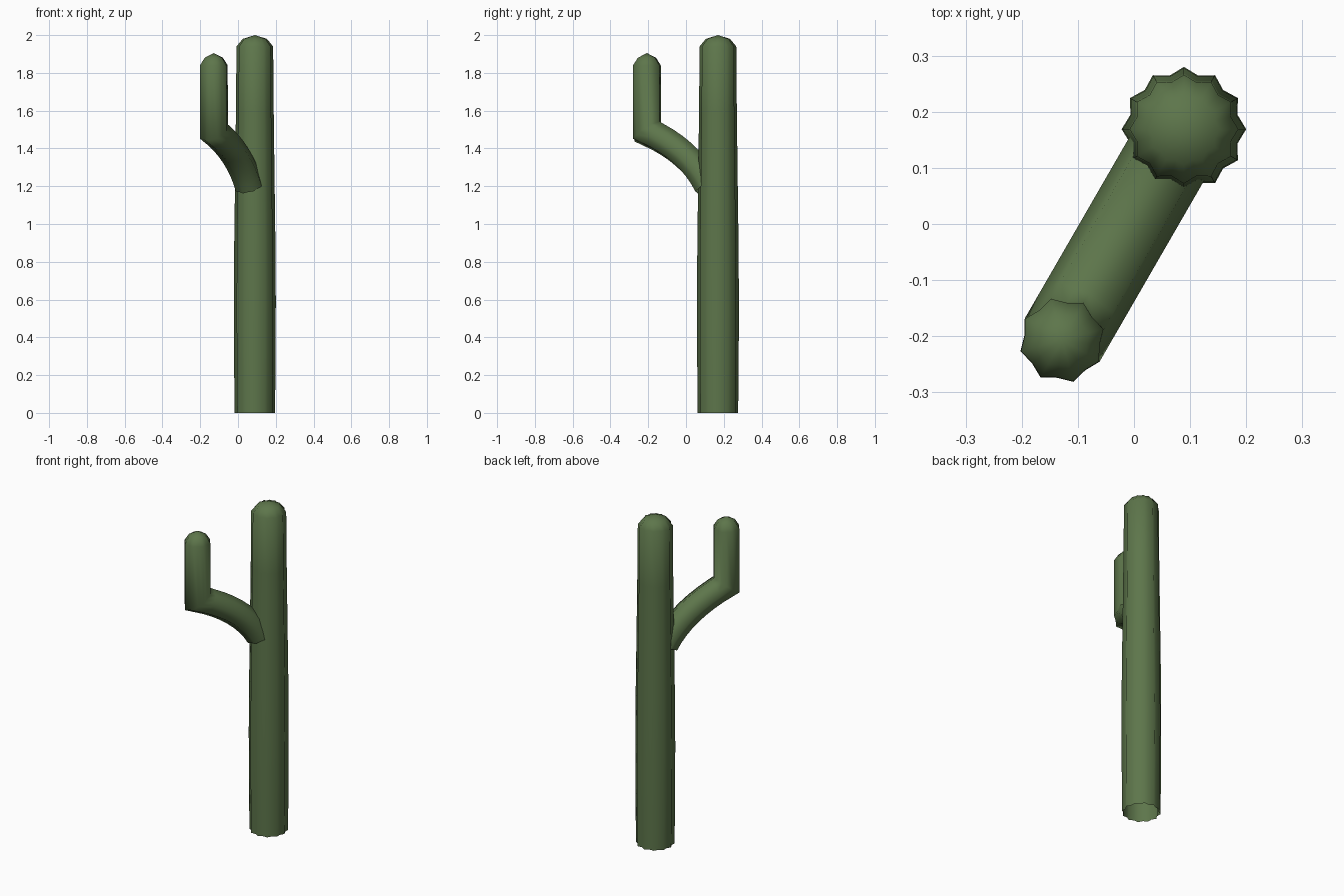
import bpy, bmesh, math
from mathutils import Vector

if "Cube" in bpy.data.objects:
    bpy.data.objects.remove(bpy.data.objects["Cube"])

green = bpy.data.materials.new("cactus_green")
green.diffuse_color = (0.11, 0.18, 0.07, 1)
green.use_nodes = True
green.node_tree.nodes["Principled BSDF"].inputs["Base Color"].default_value = green.diffuse_color


def ribbed_tube(name, rings, ribs, side, groove, apex):
    """Loft star-shaped rings of (centre, ring normal, radius, mitre stretch); bottom stays open."""
    bm = bmesh.new()
    n = ribs * 2
    loops = []
    for centre, normal, radius, stretch in rings:
        across = side.cross(normal).normalized() * -1   # in-plane, pointing outward
        loop = []
        for i in range(n):
            a = 2 * math.pi * i / n
            r = radius * (groove if i % 2 else 1)
            loop.append(bm.verts.new(centre + across * (r * stretch * math.cos(a))
                                     + side * (r * math.sin(a))))
        loops.append(loop)
    for lo, hi in zip(loops, loops[1:]):
        for i in range(n):
            j = (i + 1) % n
            bm.faces.new((lo[i], lo[j], hi[j], hi[i]))
    tip = bm.verts.new(apex)
    for i in range(n):
        bm.faces.new((loops[-1][i], loops[-1][(i + 1) % n], tip))
    bmesh.ops.recalc_face_normals(bm, faces=bm.faces)
    mesh = bpy.data.meshes.new(name)
    bm.to_mesh(mesh)
    bm.free()
    mesh.materials.append(green)
    for p in mesh.polygons:
        p.use_smooth = True
    ob = bpy.data.objects.new(name, mesh)
    bpy.context.collection.objects.link(ob)
    return ob


UP = Vector((0, 0, 1))
base = Vector((0.089, 0.169, 0))

# Trunk: twelve ribs, slight swell, domed top
trunk_profile = [(0, 0.107), (0.3, 0.110), (0.6, 0.111), (0.9, 0.109), (1.2, 0.105),
                 (1.6, 0.100), (1.94, 0.097), (1.98, 0.064)]
ribbed_tube("trunk", [(base + UP * z, UP, r, 1) for z, r in trunk_profile],
            12, Vector((0, 1, 0)), 0.89, base + UP * 2.0)

# Arm: curves out of the trunk, mitred elbow, then straight up to a domed tip
out = Vector((-0.5, -0.866, 0))
side = UP.cross(out).normalized()
p0, p1, p2 = [base + out * s + UP * z for s, z in ((0.06, 1.20), (0.165, 1.385), (0.434, 1.49))]
rings = []
steps = 8
for k in range(steps):
    t = k / steps
    pos = p0 * (1 - t) ** 2 + p1 * (2 * t * (1 - t)) + p2 * t * t
    tangent = ((p1 - p0) * (1 - t) + (p2 - p1) * t).normalized()
    rings.append((pos, tangent, 0.077, 1))
end = (p2 - p1).normalized()
mitre = (end + UP).normalized()
rings.append((p2, mitre, 0.077, 1 / mitre.dot(UP)))
foot = Vector((p2.x, p2.y, 0))
rings += [(foot + UP * z, UP, r, 1) for z, r in ((1.84, 0.076), (1.88, 0.050))]
ribbed_tube("arm", rings, 8, side, 0.88, foot + UP * 1.905)
